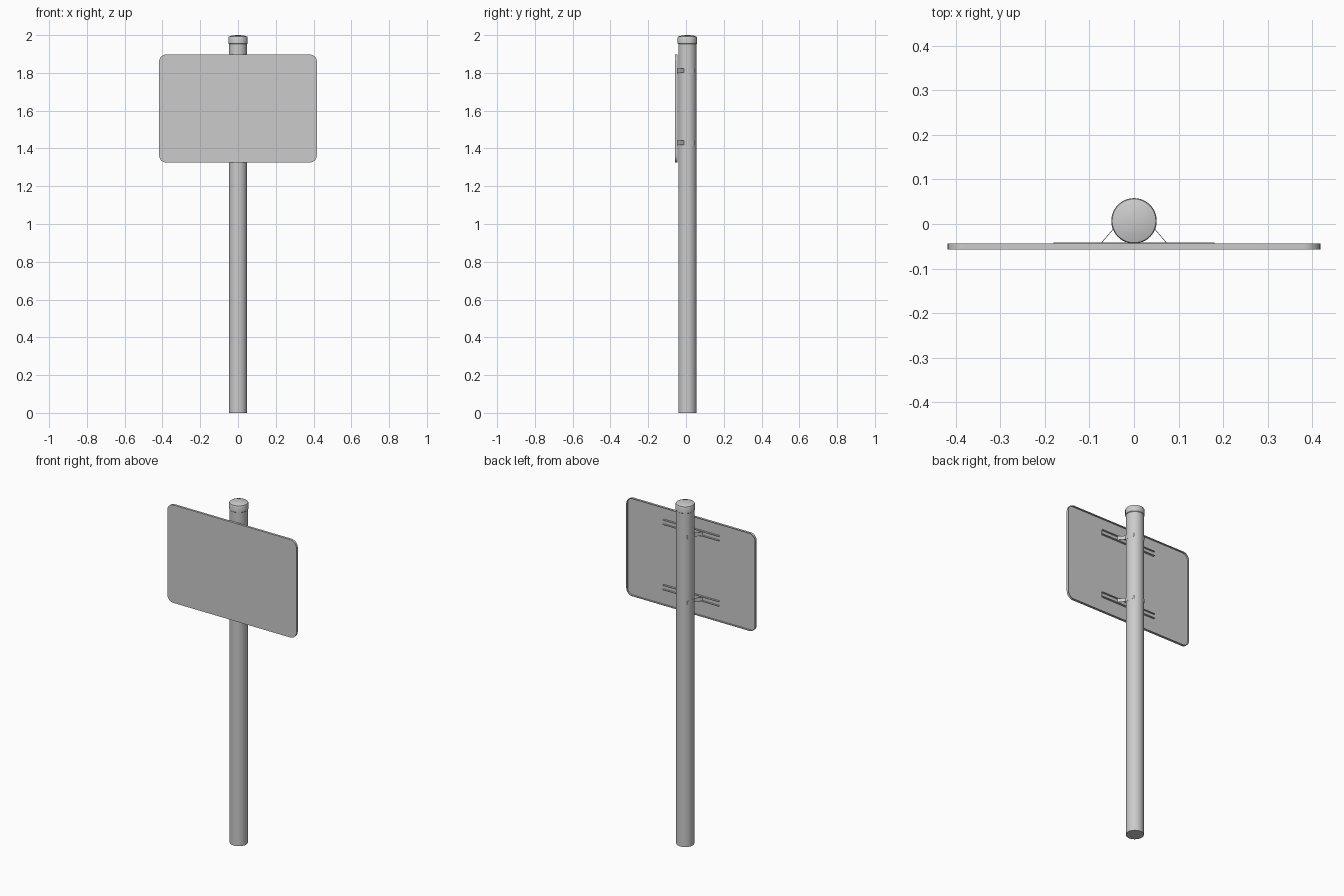
import bpy, bmesh, math

if "Cube" in bpy.data.objects:
    bpy.data.objects.remove(bpy.data.objects["Cube"])

POST_Y = 0.007


def make_object(name, bm, smooth=True):
    bmesh.ops.remove_doubles(bm, verts=bm.verts, dist=1e-6)
    bmesh.ops.recalc_face_normals(bm, faces=bm.faces)
    me = bpy.data.meshes.new(name)
    bm.to_mesh(me)
    bm.free()
    ob = bpy.data.objects.new(name, me)
    bpy.context.collection.objects.link(ob)
    if smooth:
        bpy.ops.object.select_all(action='DESELECT')
        bpy.context.view_layer.objects.active = ob
        ob.select_set(True)
        bpy.ops.object.shade_smooth_by_angle(angle=math.radians(30))
    return ob


def skin(bm, loops):
    """Bridge matching closed loops of points and cap both ends."""
    rings = [[bm.verts.new(p) for p in loop] for loop in loops]
    n = len(rings[0])
    for a, b in zip(rings, rings[1:]):
        for i in range(n):
            j = (i + 1) % n
            bm.faces.new((a[i], a[j], b[j], b[i]))
    bm.faces.new(rings[0])
    bm.faces.new(rings[-1])


def turned(name, profile, sides=48):
    bm = bmesh.new()
    skin(bm, [[(r * math.cos(2 * math.pi * i / sides),
                POST_Y + r * math.sin(2 * math.pi * i / sides), z)
               for i in range(sides)] for r, z in profile])
    return make_object(name, bm)


def rounded_rect(w, h, r, y, zc, seg=8):
    pts = []
    for q, (sx, sz) in enumerate(((1, 1), (-1, 1), (-1, -1), (1, -1))):
        for i in range(seg + 1):
            a = math.pi / 2 * (q + i / seg)
            pts.append((sx * (w - r) + r * math.cos(a), y,
                        zc + sz * (h - r) + r * math.sin(a)))
    return pts


# post and its slightly domed cap
turned("post", [(0.048, 0), (0.048, 1.96)])
turned("post_cap", [(0.048, 1.952), (0.051, 1.955), (0.051, 1.988),
                    (0.049, 1.992), (0.030, 1.998), (0.008, 2.0)])

# sign panel: tray with a thin rim turned towards the back
W, H, R, ZC = 0.418, 0.2865, 0.04, 1.6115
bm = bmesh.new()
skin(bm, [rounded_rect(W, H, R, -0.057, ZC),
          rounded_rect(W, H, R, -0.044, ZC),
          rounded_rect(W - 0.004, H - 0.004, R - 0.004, -0.044, ZC),
          rounded_rect(W - 0.004, H - 0.004, R - 0.004, -0.053, ZC)])
make_object("sign_panel", bm)

# channel section (y, z), open to the back
B, F = -0.054, -0.042
channel = [(B, -0.015), (F, -0.015), (F, -0.011), (B + 0.003, -0.011),
           (B + 0.003, 0.011), (F, 0.011), (F, 0.015), (B, 0.015)]
# clamp strap path (x, y) from the rail around the post
strap = [(0.076, -0.046), (0.047, -0.012), (0.048, 0.012),
         (0.036, 0.042), (0.0, 0.052)]

for level, z in (("lower", 1.43), ("upper", 1.812)):
    bm = bmesh.new()
    skin(bm, [[(x, y, z + dz) for y, dz in channel] for x in (-0.18, 0.18)])
    make_object(level + "_rail", bm, smooth=False)

    bm = bmesh.new()
    path = strap + [(-x, y) for x, y in strap[-2::-1]]
    lo = [bm.verts.new((x, y, z - 0.011)) for x, y in path]
    hi = [bm.verts.new((x, y, z + 0.011)) for x, y in path]
    for i in range(len(path) - 1):
        bm.faces.new((lo[i], lo[i + 1], hi[i + 1], hi[i]))
    ob = make_object(level + "_clamp", bm, smooth=False)
    mod = ob.modifiers.new("thickness", 'SOLIDIFY')
    mod.thickness = 0.0015
    mod.offset = 0
